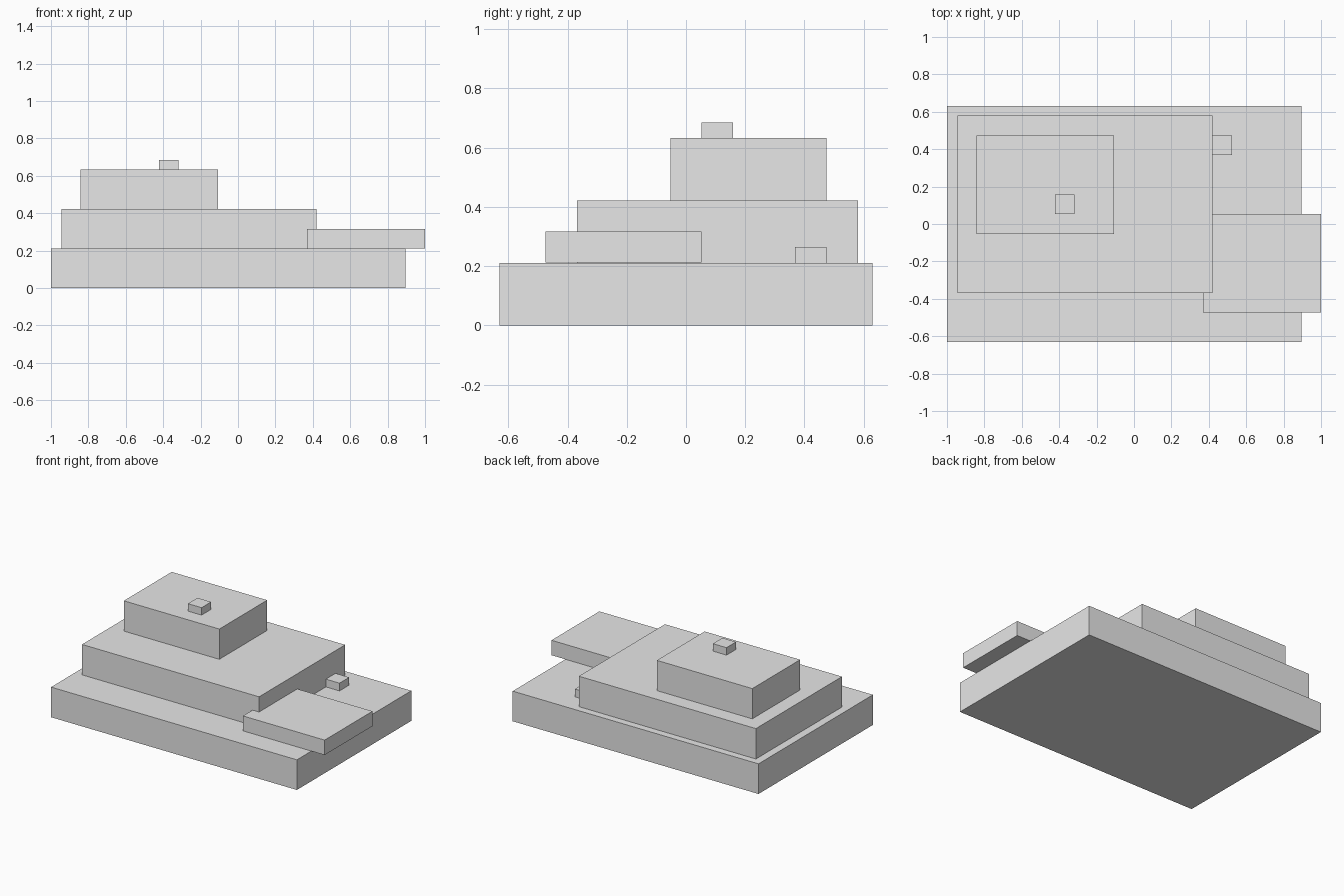
import bpy

cube = bpy.data.objects.get("Cube")
if cube:
    bpy.data.objects.remove(cube, do_unlink=True)

grey = bpy.data.materials.new("light_grey")
grey.use_nodes = True
colour = (0.8, 0.8, 0.8, 1)
grey.diffuse_color = colour
for node in grey.node_tree.nodes:
    if node.type == "BSDF_PRINCIPLED":
        node.inputs["Base Color"].default_value = colour


def block(name, x, y, z):
    """Add a flat-sided box spanning the given (low, high) ranges."""
    spans = (x, y, z)
    bpy.ops.mesh.primitive_cube_add(size=1, location=[(a + b) / 2 for a, b in spans])
    obj = bpy.context.object
    obj.name = name
    obj.scale = [b - a for a, b in spans]
    bpy.ops.object.transform_apply(location=False, rotation=False, scale=True)
    obj.data.materials.append(grey)
    return obj


# Stacked tiers
block("base_tier", (-1, 0.895), (-0.63, 0.63), (0, 0.21))
block("middle_tier", (-0.945, 0.42), (-0.368, 0.58), (0.21, 0.422))
block("upper_tier", (-0.843, -0.107), (-0.053, 0.474), (0.422, 0.633))

# Overhanging side slab
block("side_slab", (0.37, 1), (-0.474, 0.053), (0.212, 0.316))

# Small blocks on the roof and the base
block("roof_block", (-0.423, -0.318), (0.053, 0.158), (0.633, 0.685))
block("corner_block", (0.42, 0.525), (0.368, 0.474), (0.21, 0.264))
